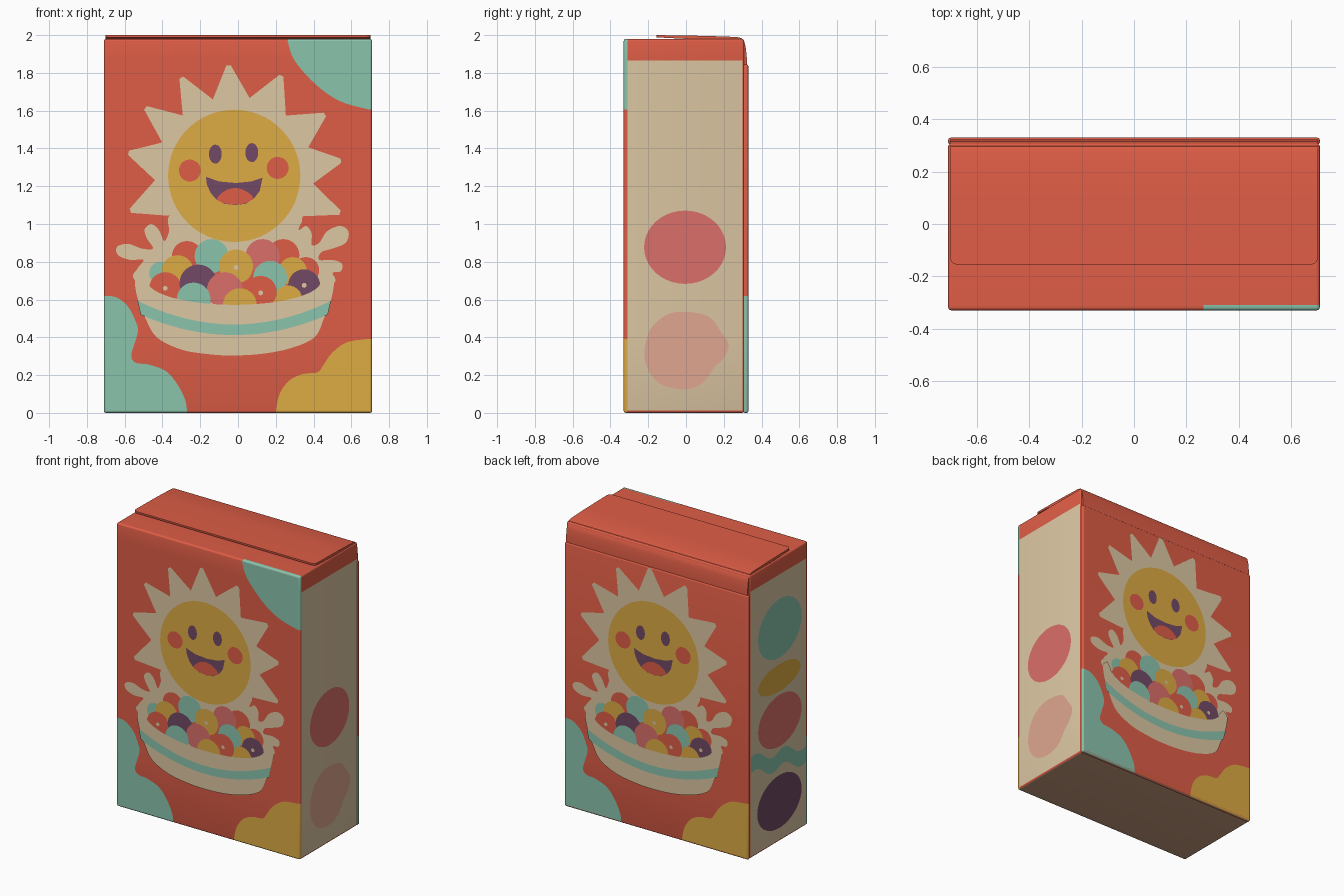
import bpy, bmesh, math
from mathutils import Vector

if "Cube" in bpy.data.objects:
    bpy.data.objects.remove(bpy.data.objects["Cube"])

# ---- flat colours (sRGB converted to linear) ----
PALETTE = {"red": (222, 93, 70), "cream": (221, 199, 163), "teal": (138, 195, 172),
           "yellow": (222, 171, 68), "purple": (114, 73, 101), "pink": (219, 111, 106),
           "peach": (224, 166, 144), "kraft": (196, 154, 124)}
NAMES = list(PALETTE)
MATS = []
for n, c in PALETTE.items():
    m = bpy.data.materials.new(n)
    m.diffuse_color = [((v / 255 + 0.055) / 1.055) ** 2.4 for v in c] + [1]
    m.use_nodes = True
    m.node_tree.nodes["Principled BSDF"].inputs["Base Color"].default_value = m.diffuse_color
    MATS.append(m)
IDX = {n: i for i, n in enumerate(NAMES)}


def finish(bm, name, smooth=False):
    me = bpy.data.meshes.new(name)
    bm.to_mesh(me)
    bm.free()
    ob = bpy.data.objects.new(name, me)
    bpy.context.collection.objects.link(ob)
    for m in MATS:
        me.materials.append(m)
    if smooth:
        bpy.ops.object.select_all(action='DESELECT')
        ob.select_set(True)
        bpy.context.view_layer.objects.active = ob
        bpy.ops.object.shade_smooth_by_angle(angle=math.radians(35))
    return ob


def box(name, lo, hi, bevel, cuts, rule):
    """Bevelled box, sliced on axis planes and coloured by a rule."""
    bm = bmesh.new()
    bmesh.ops.create_cube(bm, size=1)
    for v in bm.verts:
        v.co = [(lo[i] + hi[i]) / 2 + v.co[i] * (hi[i] - lo[i]) for i in range(3)]
    bmesh.ops.bevel(bm, geom=bm.edges[:], offset=bevel, segments=3, profile=0.5, affect='EDGES')
    for axis, values in enumerate(cuts):
        for val in values:
            p, no = Vector(), Vector()
            p[axis], no[axis] = val, 1
            bmesh.ops.bisect_plane(bm, geom=bm.verts[:] + bm.edges[:] + bm.faces[:],
                                   plane_co=p, plane_no=no, dist=1e-5)
    bm.normal_update()
    for f in bm.faces:
        f.material_index = IDX[rule(f.calc_center_median(), f.normal)]
    return finish(bm, name, True)


# ---- carton: printed colours wrap around the panel edges ----
def wrap(x, z, top):
    if abs(x) < 0.695 and 0.013 < z < 1.96:
        return "red"
    if x < -0.27 and z < 0.62:
        return "teal"
    if x > 0.2 and z < 0.39:
        return "yellow"
    return "teal" if top and x > 0.265 and z > 1.605 else "red"


def body_rule(c, n):
    if n.z < -0.9:
        return "kraft"
    if c.y < -0.31:
        return wrap(c.x, c.z, True)
    if abs(n.x) > 0.9 and c.y < 0.3 and c.z < 1.865 and c.z > 0.012:
        return "cream"
    return "red"


XC = (-0.695, -0.27, 0.2, 0.265, 0.695)
box("carton_body", (-0.71, -0.33, 0), (0.71, 0.308, 1.98), 0.012,
    (XC, (-0.31, 0.3), (0.39, 0.62, 1.605, 1.865)), body_rule)
box("back_panel", (-0.71, 0.303, 0), (0.71, 0.33, 1.845), 0.01,
    ([-x for x in XC], (), (0.39, 0.62)),
    lambda c, n: "kraft" if n.z < -0.9 else wrap(-c.x, c.z, False))

# ---- glued top flap folding down over the back ----
profile = [(0.323, 1.83), (0.322, 1.88), (0.317, 1.93), (0.309, 1.965), (0.296, 1.983), (0.27, 1.99),
           (0.1, 1.996), (-0.155, 2.0), (-0.155, 1.988), (0.1, 1.975), (0.27, 1.96), (0.3, 1.83)]
bm = bmesh.new()
face = bm.faces.new([bm.verts.new((-0.702, y, z)) for y, z in profile])
ext = bmesh.ops.extrude_face_region(bm, geom=[face])
bmesh.ops.translate(bm, vec=(1.404, 0, 0), verts=[v for v in ext["geom"] if isinstance(v, bmesh.types.BMVert)])
tips = [e for e in bm.edges if all(v.co.y < -0.15 for v in e.verts) and abs(e.verts[0].co.x - e.verts[1].co.x) < 0.01]
bmesh.ops.bevel(bm, geom=tips, offset=0.025, segments=3, profile=0.5, affect='EDGES')
bmesh.ops.recalc_face_normals(bm, faces=bm.faces[:])
finish(bm, "top_flap", True)

# ---- printed artwork helpers: (u right, v up, d outward) on each panel ----
FRONT = lambda u, v, d: (u, -0.33 - d, v)
BACK = lambda u, v, d: (-u, 0.33 + d, v)
RIGHT = lambda u, v, d: (0.71 + d, u, v)
LEFT = lambda u, v, d: (-0.71 - d, -u, v)
BOTH = (FRONT, BACK)


def printed(name, shapes, frames=BOTH):
    """shapes: list of (outline, colour, depth) laid as thin sheets."""
    bm = bmesh.new()
    for pts, col, d in shapes:
        area = sum(a[0] * b[1] - b[0] * a[1] for a, b in zip(pts, pts[1:] + pts[:1]))
        pts = pts if area > 0 else pts[::-1]
        for fr in frames:
            f = bm.faces.new([bm.verts.new(fr(u, v, d)) for u, v in pts])
            f.material_index = IDX[col]
    return finish(bm, name)


def oval(u, v, ru, rv=None, n=40):
    rv = rv or ru
    return [(u + ru * math.cos(t * math.tau / n), v + rv * math.sin(t * math.tau / n)) for t in range(n)]


def smooth(pts, closed=True, steps=5):
    """Catmull-Rom curve through a few points."""
    n, out = len(pts), []
    get = lambda i: Vector(pts[i % n] if closed else pts[max(0, min(n - 1, i))])
    for i in range(n if closed else n - 1):
        a, b, c, d = (get(i + k) for k in (-1, 0, 1, 2))
        for s in range(steps):
            t = s / steps
            out.append(tuple(0.5 * (2 * b + (c - a) * t + (2 * a - 5 * b + 4 * c - d) * t * t
                                    + (3 * b - a - 3 * c + d) * t ** 3)))
    return out if closed else out + [tuple(pts[-1])]


# ---- corner blobs ----
teal_low = smooth([(-.698, .62), (-.64, .61), (-.58, .56), (-.54, .48), (-.53, .43), (-.55, .36), (-.565, .3),
                   (-.54, .265), (-.47, .255), (-.38, .22), (-.32, .15), (-.28, .07), (-.27, .012)], False) + [(-.698, .012)]
yellow_low = smooth([(.2, .012), (.22, .1), (.27, .17), (.34, .205), (.42, .215), (.45, .25), (.5, .32),
                     (.58, .375), (.698, .392)], False) + [(.698, .012)]
teal_top = smooth([(.262, 1.968), (.3, 1.865), (.41, 1.74), (.54, 1.65), (.698, 1.605)], False) + [(.698, 1.968)]
printed("corner_blobs", [(teal_low, "teal", .0005), (yellow_low, "yellow", .0005)])
printed("top_corner_blob", [(teal_top, "teal", .0005)], (FRONT,))

# ---- sun: spiky rays, disc and face ----
CU, CV = -0.02, 1.255
tips = [(.54, 1.06), (.545, 1.335), (.46, 1.58), (.23, 1.785), (-.05, 1.84),
        (-.30, 1.775), (-.49, 1.615), (-.58, 1.377), (-.57, 1.07)]
polar = [(math.atan2(v - CV, u - CU) % math.tau, math.hypot(u - CU, v - CV)) for u, v in tips]
polar[0] = (polar[0][0] - math.tau, polar[0][1])
ring = [(polar[0][0] - 0.2, 0.42)]
for i, (a, r) in enumerate(polar):
    ring += [(a - 0.02, r), (a + 0.02, r)]
    nxt = polar[i + 1][0] if i < len(polar) - 1 else a + 0.4
    ring.append(((a + nxt) / 2, 0.42))
rays = [(CU + r * math.cos(a), CV + r * math.sin(a)) for a, r in ring]
printed("sun_rays", [(rays, "cream", .0004)])
printed("sun_disc", [(oval(CU, CV, .35, n=64), "yellow", .0010)])
mouth = [(-.17, 1.25), (-.165, 1.21), (-.145, 1.165), (-.115, 1.13), (-.07, 1.107), (-.015, 1.1), (.04, 1.107),
         (.085, 1.135), (.115, 1.175), (.13, 1.245), (.07, 1.225), (-.01, 1.217), (-.1, 1.225)]
tongue = smooth([(-.112, 1.133), (-.07, 1.175), (-.015, 1.19), (.04, 1.175), (.08, 1.137), (.035, 1.11),
                 (-.015, 1.103), (-.07, 1.11)])
printed("sun_face", [(oval(-.12, 1.37, .034, .05), "purple", .0016), (oval(.073, 1.378, .034, .05), "purple", .0016),
                     (oval(-.255, 1.283, .058), "red", .0016), (oval(.21, 1.297, .058), "red", .0016),
                     (mouth, "purple", .0016), (tongue, "red", .0022)])

# ---- milk splash ----
splash = smooth([(-.545, .7), (-.535, .76), (-.5, .81), (-.57, .81), (-.635, .835), (-.64, .88), (-.58, .895),
                 (-.51, .87), (-.45, .87), (-.48, .92), (-.495, .97), (-.46, 1.0), (-.42, .97), (-.39, .91),
                 (-.365, .96), (-.34, 1.06), (0, 1.1), (.32, 1.06), (.32, .97), (.36, .99), (.39, .95),
                 (.39, .89), (.43, .9), (.47, .96), (.54, .99), (.585, .96), (.57, .9), (.5, .87), (.44, .85),
                 (.43, .81), (.5, .81), (.55, .79), (.545, .75), (.5, .74), (.505, .68), (.3, .55), (-.02, .5), (-.35, .55)], steps=4)
printed("milk_splash", [(splash, "cream", .0007)])

# ---- cereal balls, back to front ----
balls = [(-.27, .83, .08, "red"), (.24, .835, .085, "red"), (-.14, .83, .09, "teal"), (.13, .83, .09, "pink"),
         (-.41, .74, .06, "teal"), (.36, .755, .07, "red"), (-.32, .75, .085, "yellow"), (.29, .75, .075, "yellow"),
         (-.01, .775, .09, "yellow"), (.17, .715, .09, "teal"), (-.385, .66, .085, "red"), (-.21, .685, .1, "purple"),
         (.35, .675, .085, "purple"), (.265, .6, .075, "yellow"), (.12, .64, .085, "red"), (-.07, .65, .095, "pink"),
         (-.235, .6, .09, "teal"), (.01, .57, .09, "yellow")]
printed("cereal_filling", [(oval(-.02, .69, .43, .11), "red", .0010)])
printed("cereal_balls", [(oval(u, v, r, n=28), c, .0014 + .0003 * i) for i, (u, v, r, c) in enumerate(balls)])
printed("cereal_holes", [(oval(u, v, .013, n=12), "cream", .0070)
                         for u, v in ((-.385, .66), (-.01, .77), (.12, .635), (.35, .675))])

# ---- bowl front and stripe ----
rim = [(-.02 + .46 * math.cos(t), .70 - .128 * math.sin(t)) for t in [math.pi * k / 24 for k in range(25)]]
outer = smooth([(-.51, .74), (-.545, .70), (-.53, .6), (-.49, .5), (-.43, .4), (-.3, .335), (-.15, .31), (-.02, .304),
                (.13, .313), (.28, .343), (.405, .4), (.455, .5), (.493, .6), (.507, .70), (.47, .74)], False)
printed("bowl_front", [(outer + rim, "cream", .0074)])
arc = lambda half, low, lift: [(-.02 + half * k / 12, low + lift * (k / 12) ** 2) for k in range(-12, 13)]
printed("bowl_stripe", [(arc(.495, .412, .108) + arc(.512, .468, .125)[::-1], "teal", .0080)])

# ---- side panel spots and wave ----
peach_blob = smooth([(-.22, .31), (-.19, .44), (-.1, .52), (0, .535), (.12, .51), (.185, .43), (.225, .36), (.2, .29),
                     (.15, .24), (.09, .16), (0, .125), (-.12, .145), (-.19, .21)])
printed("right_spots", [(oval(-.005, .877, .217, .194), "pink", .002), (peach_blob, "peach", .002)], (RIGHT,))
us = [-.298 + .606 * k / 40 for k in range(41)]
mid = lambda u: .575 - .22 * u + .03 * math.sin(20 * u)
wave = [(u, mid(u) - .055) for u in us] + [(u, mid(u) + .055) for u in us[::-1]]
printed("left_spots", [(oval(.02, 1.49, .24, .205), "teal", .002), (oval(.015, 1.145, .235, .095), "yellow", .002),
                       (oval(.02, .845, .24, .18), "pink", .002), (wave, "teal", .0026),
                       (oval(.015, .28, .245, .185), "purple", .002)], (LEFT,))
